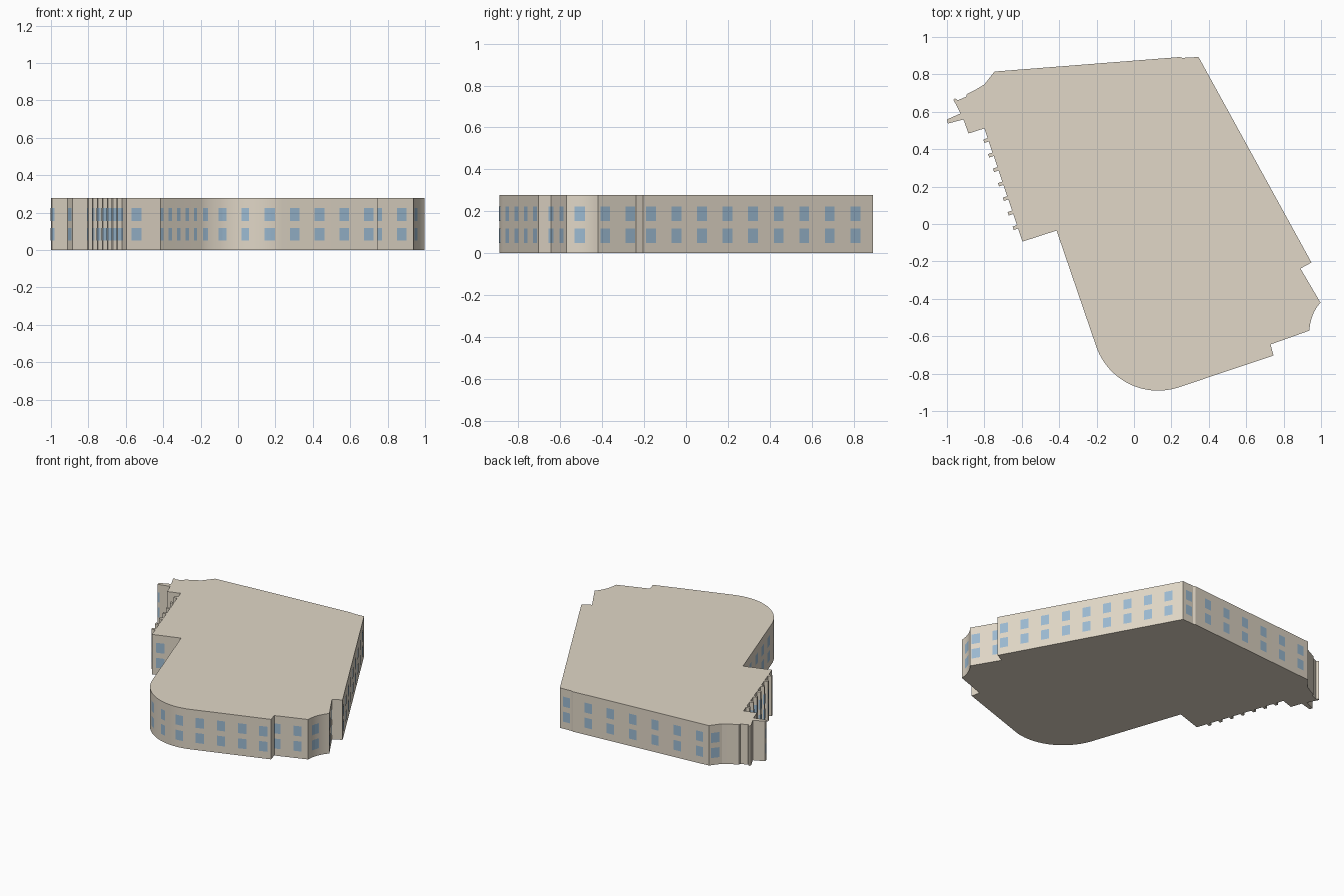
import bpy, bmesh, math
from mathutils import Vector

if "Cube" in bpy.data.objects:
    bpy.data.objects.remove(bpy.data.objects["Cube"])

H = 0.278                                  # building height
ROWS = ((0.05, 0.119), (0.155, 0.224))     # window rows (bottom, top)
WIN = 0.054                                # window width


def material(name, rgb):
    m = bpy.data.materials.new(name)
    m.diffuse_color = (*rgb, 1)
    m.use_nodes = True
    m.node_tree.nodes["Principled BSDF"].inputs["Base Color"].default_value = m.diffuse_color
    return m


def arc(cx, cy, r, a0, a1, n):
    return [(cx + r * math.cos(math.radians(a0 + (a1 - a0) * i / n)),
             cy + r * math.sin(math.radians(a0 + (a1 - a0) * i / n))) for i in range(n + 1)]


def bend(p, c, q, n):
    p, c, q = Vector(p), Vector(c), Vector(q)
    return [tuple(p * (1 - t) ** 2 + c * 2 * t * (1 - t) + q * t * t)
            for t in (i / n for i in range(n + 1))]


def finish(bm, name, mat):
    me = bpy.data.meshes.new(name)
    bm.to_mesh(me)
    bm.free()
    me.materials.append(mat)
    ob = bpy.data.objects.new(name, me)
    bpy.context.collection.objects.link(ob)
    return ob


# Toothed facade: seven small fins along the straight left wall
def fins():
    p0, p1 = Vector((-0.596, -0.094)), Vector((-0.80, 0.511))
    d = (p1 - p0).normalized()
    n = Vector((-d.y, d.x)) * 0.025
    pts = [p0]
    for i in range(7):
        a = p0 + d * (0.074 + 0.0818 * i)
        b = a + d * 0.019
        pts += [a, a + n, b + n, b]
    return [tuple(p) for p in pts + [p1]]


# Outline walked clockwise in runs: (points, first window centre or None, pitch)
P = 0.139
runs = [
    ([(0.345, 0.893), (0.949, -0.206), (0.89, -0.238)], 0.098, P),
    ([(0.89, -0.238)] + bend((0.997, -0.42), (0.942, -0.482), (0.938, -0.57), 8), 0.033, P),
    ([(0.938, -0.57), (0.73, -0.644), (0.746, -0.703)], 0.068, P),
    ([(0.746, -0.703)] + arc(0.129, -0.541, 0.35, -71.5, -108.2, 10), 0.05, P),
    (arc(0.129, -0.541, 0.35, -108.2, -161.2, 14) + [(-0.414, -0.035)], 0.117, P),
    ([(-0.414, -0.035)] + fins(), 0.136, P),
    ([(-0.80, 0.511), (-0.885, 0.484)], None, P),
    ([(-0.885, 0.484), (-0.912, 0.559), (-0.995, 0.537), (-1.0, 0.559)], 0.04, P),
    ([(-1.0, 0.559), (-0.928, 0.591), (-0.965, 0.664), (-0.957, 0.672), (-0.942, 0.662),
      (-0.896, 0.681), (-0.894, 0.695), (-0.84, 0.722), (-0.80, 0.746)], None, P),
    ([(-0.80, 0.746), (-0.746, 0.815)], 0.045, P),
    ([(-0.746, 0.815), (0.225, 0.891), (0.243, 0.893), (0.258, 0.888), (0.345, 0.893)], 0.067, 0.163),
]

# Building body: extruded outline
outline = [p for pts, _, _ in runs for p in pts[:-1]]
bm = bmesh.new()
base = bm.faces.new([bm.verts.new((x, y, 0)) for x, y in outline])
new = bmesh.ops.extrude_face_region(bm, geom=[base], use_keep_orig=True)["geom"]
bmesh.ops.translate(bm, vec=(0, 0, H), verts=[v for v in new if isinstance(v, bmesh.types.BMVert)])
bmesh.ops.recalc_face_normals(bm, faces=bm.faces)
body = finish(bm, "building_body", material("stone", (0.75, 0.68, 0.57)))
bpy.context.view_layer.objects.active = body
body.select_set(True)
bpy.ops.object.shade_smooth_by_angle(angle=math.radians(20))

# Windows: two rows of panes following the wall, folded around corners
bm = bmesh.new()
for pts, first, pitch in runs:
    if first is None:
        continue
    u = 0.0
    for p, q in zip(pts, pts[1:]):
        p, q = Vector(p), Vector(q)
        length = (q - p).length
        d = (q - p) / length
        out = Vector((-d.y, d.x)) * 0.0015
        for k in range(int((u + length - first) / pitch) + 2):
            c = first + k * pitch
            a = max(c - WIN / 2 - u, 0)
            b = min(c + WIN / 2 - u, length)
            if b - a < 0.002:
                continue
            A, B = p + d * a + out, p + d * b + out
            for z0, z1 in ROWS:
                bm.faces.new([bm.verts.new(v) for v in (
                    (B.x, B.y, z0), (A.x, A.y, z0), (A.x, A.y, z1), (B.x, B.y, z1))])
        u += length
finish(bm, "windows", material("glass", (0.33, 0.49, 0.64)))
